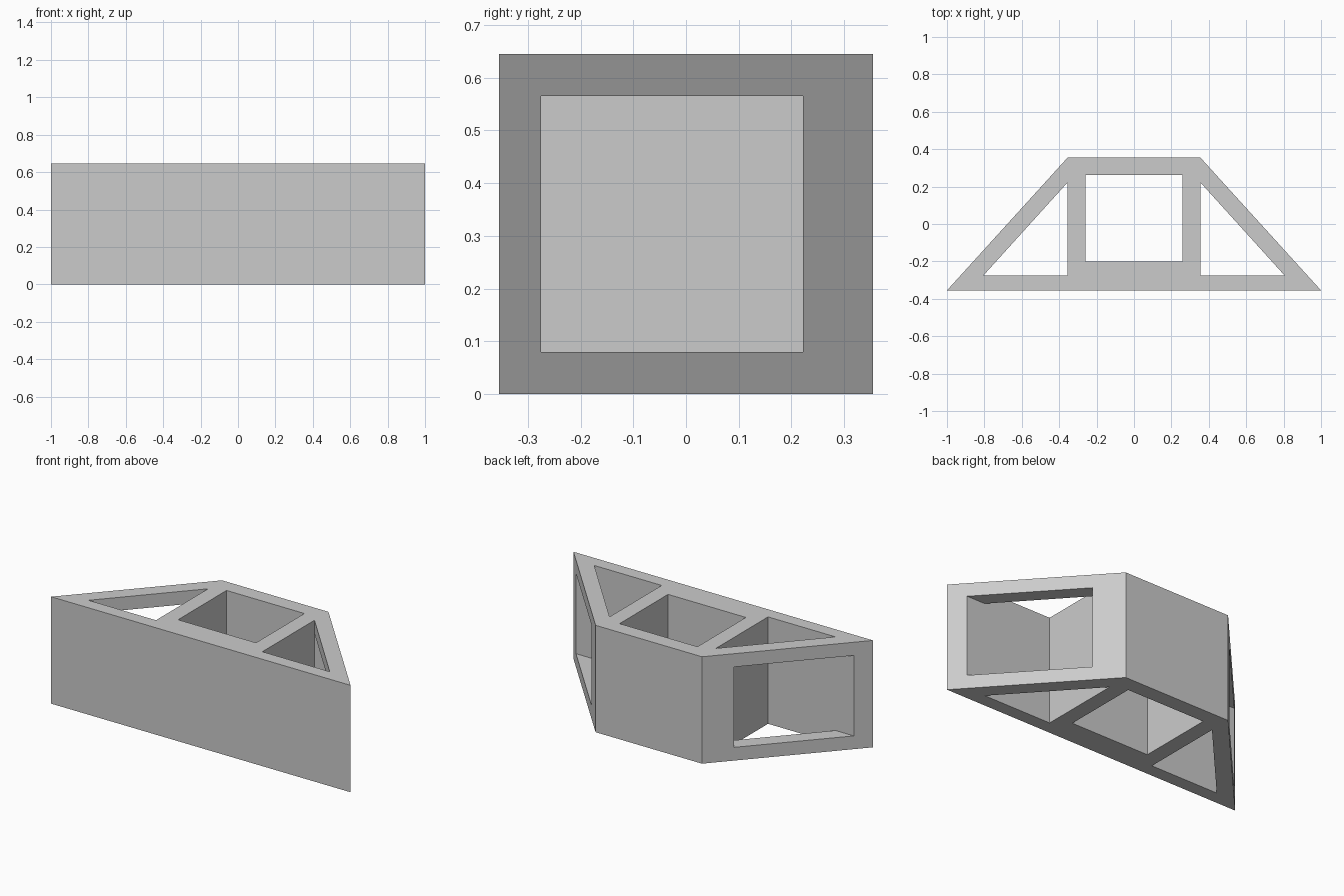
import bpy
import bmesh

cube = bpy.data.objects.get("Cube")
if cube:
    bpy.data.objects.remove(cube, do_unlink=True)

HEIGHT = 0.645
BORDER = 0.08                   # solid band above and below each window
FRONT, BACK = -0.355, 0.355
WALL_X = 0.355                  # outer face of the inner walls
POCKET_FRONT, POCKET_BACK = -0.275, 0.222

grey = bpy.data.materials.new("light_grey")
grey.use_nodes = True
colour = (0.6, 0.6, 0.6, 1)
grey.diffuse_color = colour
grey.node_tree.nodes["Principled BSDF"].inputs["Base Color"].default_value = colour


def prism(name, outline, low, high):
    """Extrude a plan outline from low to high."""
    bm = bmesh.new()
    base = bm.faces.new([bm.verts.new((x, y, low)) for x, y in outline])
    top = bmesh.ops.extrude_face_region(bm, geom=[base])["geom"]
    verts = [v for v in top if isinstance(v, bmesh.types.BMVert)]
    bmesh.ops.translate(bm, verts=verts, vec=(0, 0, high - low))
    bmesh.ops.recalc_face_normals(bm, faces=bm.faces)
    mesh = bpy.data.meshes.new(name)
    bm.to_mesh(mesh)
    bm.free()
    mesh.materials.append(grey)
    obj = bpy.data.objects.new(name, mesh)
    bpy.context.collection.objects.link(obj)
    return obj


def cut(body, cutter):
    """Subtract the cutter, bake the result and discard the cutter."""
    mod = body.modifiers.new("cut", "BOOLEAN")
    mod.operation = "DIFFERENCE"
    mod.solver = "EXACT"
    mod.object = cutter
    graph = bpy.context.evaluated_depsgraph_get()
    mesh = bpy.data.meshes.new_from_object(body.evaluated_get(graph))
    body.modifiers.clear()
    body.data = mesh
    bpy.data.objects.remove(cutter, do_unlink=True)


# Trapezoid body
body = prism("trapezoid_frame",
             [(-1, FRONT), (1, FRONT), (WALL_X, BACK), (-WALL_X, BACK)], 0, HEIGHT)

# Square opening through the middle
cut(body, prism("centre_cutter",
                [(-0.26, -0.2), (0.26, -0.2), (0.26, 0.262), (-0.26, 0.262)],
                -0.1, HEIGHT + 0.1))

# Triangular openings and the windows in the sloping side walls
for side in (-1, 1):
    inner, tip, outer = side * WALL_X, side * 0.805, side * 1.1
    cut(body, prism("pocket_cutter",
                    [(inner, POCKET_FRONT), (tip, POCKET_FRONT), (inner, POCKET_BACK)],
                    -0.1, HEIGHT + 0.1))
    cut(body, prism("window_cutter",
                    [(inner, POCKET_FRONT), (outer, POCKET_FRONT),
                     (outer, POCKET_BACK), (inner, POCKET_BACK)],
                    BORDER, HEIGHT - BORDER))

body.data.name = "trapezoid_frame"
